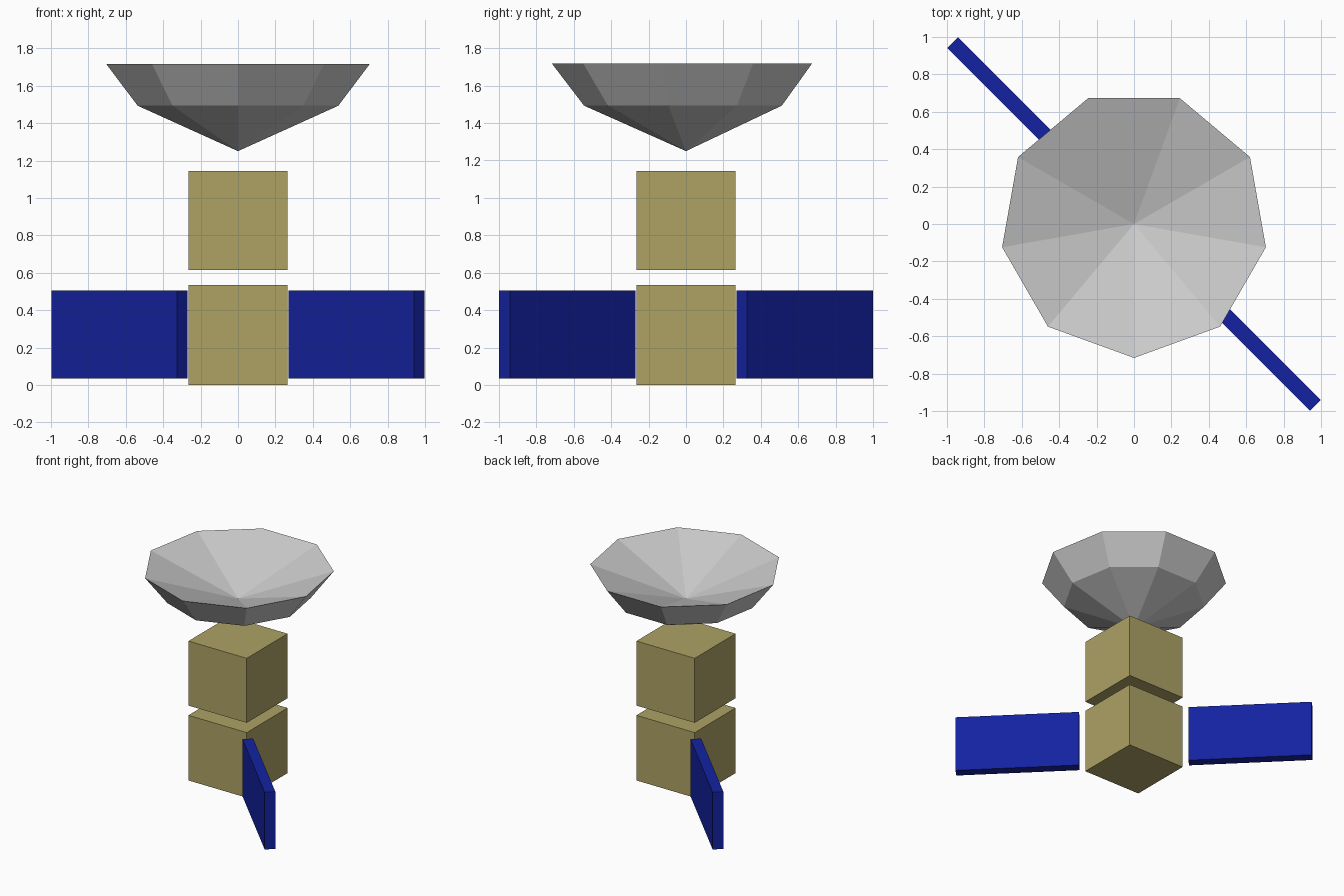
import bpy, bmesh
from math import pi, cos, sin, radians

if "Cube" in bpy.data.objects:
    bpy.data.objects.remove(bpy.data.objects["Cube"])


def material(name, color):
    mat = bpy.data.materials.new(name)
    mat.diffuse_color = (*color, 1)
    mat.use_nodes = True
    mat.node_tree.nodes["Principled BSDF"].inputs["Base Color"].default_value = mat.diffuse_color
    return mat


def box(name, size, center, mat, turn=0):
    bpy.ops.mesh.primitive_cube_add(size=1, location=center, rotation=(0, 0, turn))
    ob = bpy.context.object
    ob.name = name
    ob.scale = size
    bpy.ops.object.transform_apply(location=False, rotation=False, scale=True)
    ob.data.materials.append(mat)
    return ob


gold = material("gold_foil", (0.42, 0.36, 0.13))
blue = material("solar_blue", (0.007, 0.016, 0.36))

# Body: two stacked cubes with a gap
box("lower_body", (0.53, 0.53, 0.535), (0, 0, 0.2675), gold)
box("upper_body", (0.53, 0.53, 0.53), (0, 0, 0.88), gold)

# Solar panels on the diagonal
for side, name in ((1, "right_solar_panel"), (-1, "left_solar_panel")):
    box(name, (0.95, 0.08, 0.47), (side * 0.634, -side * 0.634, 0.27), blue, -pi / 4)

# Dish: nine-sided bowl with an outer shell and a conical inside
SIDES = 9
bm = bmesh.new()


def ring(radius, z):
    angles = [radians(-90) + 2 * pi * i / SIDES for i in range(SIDES)]
    return [bm.verts.new((radius * cos(a), radius * sin(a), z)) for a in angles]


tip = bm.verts.new((0, 0, 1.25))
middle = ring(0.545, 1.493)
rim = ring(0.716, 1.717)
hollow = bm.verts.new((0, 0, 1.463))
for i in range(SIDES):
    j = (i + 1) % SIDES
    bm.faces.new((tip, middle[j], middle[i]))
    bm.faces.new((middle[i], middle[j], rim[j], rim[i]))
    bm.faces.new((hollow, rim[i], rim[j]))
mesh = bpy.data.meshes.new("antenna_dish")
bm.to_mesh(mesh)
bm.free()
bpy.context.collection.objects.link(bpy.data.objects.new("antenna_dish", mesh))
